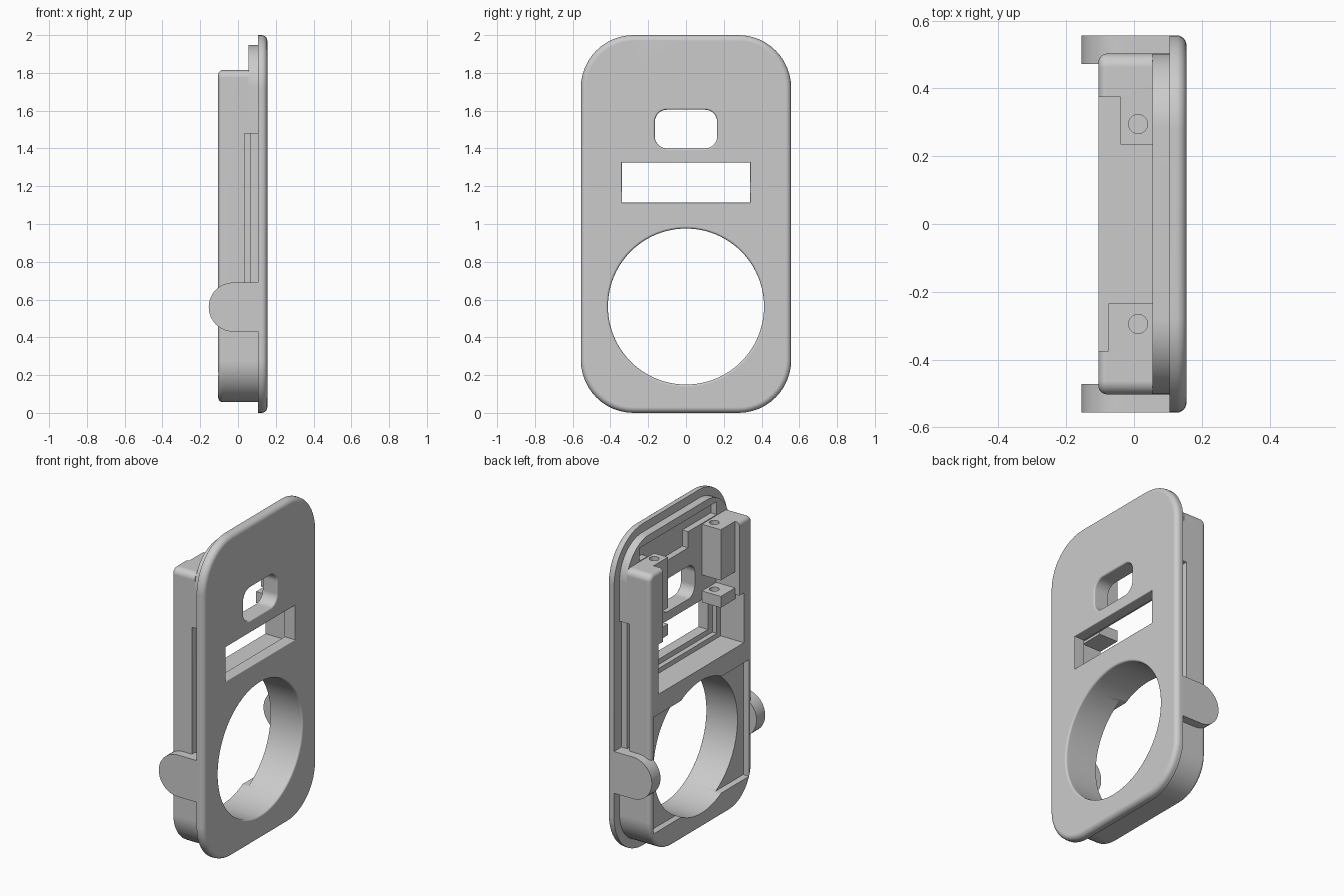
import bpy, bmesh, math

cube = bpy.data.objects.get("Cube")
if cube:
    bpy.data.objects.remove(cube)

grey = bpy.data.materials.new("plain_grey")
grey.use_nodes = True
grey.diffuse_color = (0.6, 0.6, 0.6, 1)
grey.node_tree.nodes["Principled BSDF"].inputs["Base Color"].default_value = (0.6, 0.6, 0.6, 1)


def outline(y0, y1, z0, z1, low, high, grow=0.0, steps=12):
    """Rounded rectangle in y and z, with its own lower and upper corner radius."""
    y0, y1, z0, z1 = y0 - grow, y1 + grow, z0 - grow, z1 + grow
    points = []
    corners = [(y1, z0, -1, 1, low, 270), (y1, z1, -1, -1, high, 0),
               (y0, z1, 1, -1, high, 90), (y0, z0, 1, 1, low, 180)]
    for y, z, sy, sz, radius, start in corners:
        if radius == 0:
            points.append((y, z))
            continue
        r = radius + grow
        for i in range(steps + 1):
            a = math.radians(start + 90 * i / steps)
            points.append((y + sy * r + r * math.cos(a), z + sz * r + r * math.sin(a)))
    return points


def to_object(name, bm):
    """Turn a closed bmesh into a grey object."""
    bmesh.ops.remove_doubles(bm, verts=bm.verts, dist=0.00001)
    bmesh.ops.recalc_face_normals(bm, faces=bm.faces)
    mesh = bpy.data.meshes.new(name)
    bm.to_mesh(mesh)
    bm.free()
    mesh.materials.append(grey)
    obj = bpy.data.objects.new(name, mesh)
    bpy.context.collection.objects.link(obj)
    return obj


def loft(name, rings):
    """Solid through a list of (x, outline) rings."""
    bm = bmesh.new()
    loops = [[bm.verts.new((x, y, z)) for y, z in pts] for x, pts in rings]
    count = len(loops[0])
    for a, b in zip(loops, loops[1:]):
        for i in range(count):
            j = (i + 1) % count
            bm.faces.new((a[i], a[j], b[j], b[i]))
    bm.faces.new(loops[0])
    bm.faces.new(loops[-1])
    return to_object(name, bm)


def box(name, x0, x1, y0, y1, z0, z1):
    shape = outline(min(y0, y1), max(y0, y1), z0, z1, 0, 0)
    return loft(name, [(x0, shape), (x1, shape)])


def flared(name, dims, flare, steps=12):
    """Through cutter that widens softly at the face."""
    rings = [(-0.3, outline(*dims, steps=steps))]
    for i in range(5):
        a = math.radians(90 * i / 4)
        rings.append((FACE - flare * (1 - math.sin(a)),
                      outline(*dims, grow=flare * (1 - math.cos(a)), steps=steps)))
    rings.append((FACE + 0.1, outline(*dims, grow=flare, steps=steps)))
    return loft(name, rings)


def upright(name, x, y, z0, z1, radius):
    bpy.ops.mesh.primitive_cylinder_add(vertices=32, radius=radius, depth=z1 - z0,
                                        location=(x, y, (z0 + z1) / 2))
    obj = bpy.context.object
    obj.name = name
    return obj


def apply(obj, mod):
    bpy.context.view_layer.objects.active = obj
    bpy.ops.object.modifier_apply(modifier=mod.name)


def cut(obj, cutters):
    for cutter in cutters:
        mod = obj.modifiers.new("cut", "BOOLEAN")
        mod.operation = "DIFFERENCE"
        mod.solver = "EXACT"
        mod.object = cutter
        apply(obj, mod)


def finish(obj):
    """Smooth the rounded edges while the large faces stay flat."""
    bpy.ops.object.select_all(action="DESELECT")
    obj.select_set(True)
    bpy.context.view_layer.objects.active = obj
    bpy.ops.object.shade_smooth_by_angle(angle=math.radians(30))
    mod = obj.modifiers.new("flat_faces", "WEIGHTED_NORMAL")
    mod.keep_sharp = True
    apply(obj, mod)


BACK, SEAM, PLATE, FACE = -0.105, 0.055, 0.105, 0.155
parts = []

# Front plate with a rounded face edge
plate_dims = (-0.557, 0.557, 0, 2, 0.28, 0.28)
rings = [(PLATE, outline(*plate_dims))]
for i in range(7):
    a = math.radians(15 * i)
    rings.append((FACE - 0.03 * (1 - math.sin(a)), outline(*plate_dims, grow=-0.03 * (1 - math.cos(a)))))
plate = loft("front_plate", rings)

# Raised lip behind the plate
lip_shape = outline(-0.503, 0.503, 0.057, 1.948, 0.22, 0.22)
lip = loft("rear_lip", [(SEAM, lip_shape), (PLATE, lip_shape)])

# Housing with a rounded rear edge
house_dims = (-0.503, 0.503, 0.057, 1.815, 0.22, 0.04)
rings = []
for i in range(6):
    a = math.radians(90 - 18 * i)
    rings.append((BACK + 0.025 * (1 - math.sin(a)), outline(*house_dims, grow=-0.025 * (1 - math.cos(a)))))
rings.append((SEAM, outline(*house_dims)))
rings = sorted(rings[:-1], key=lambda ring: ring[0])
# The rim shrinks toward the rear
rings = [(BACK + 0.025 * (1 - math.cos(math.radians(18 * i))),
          outline(*house_dims, grow=-0.025 * (1 - math.sin(math.radians(18 * i))))) for i in range(6)]
rings.append((SEAM, outline(*house_dims)))
housing = loft("housing", rings)

# Openings that go right through
round_hole = flared("round_cutter", (-0.413, 0.413, 0.15, 0.976, 0.413, 0.413), 0.012, 24)
window = flared("window_cutter", (-0.165, 0.165, 1.4, 1.605, 0.065, 0.065), 0.01)
display = flared("display_cutter", (-0.338, 0.338, 1.113, 1.325, 0, 0), 0.006)
through = [round_hole, window, display]

# Hollow interior, open at the rear and the top
upper = box("upper_cutter", -0.3, SEAM + 0.02, -0.375, 0.375, 1.34, 2.2)
lower = box("lower_cutter", -0.3, SEAM + 0.02, -0.42, 0.42, 1.05, 1.36)
relief = box("relief_cutter", -0.3, -0.065, -0.47, 0.47, 0.2, 0.925)

# Recesses in the lip
ledge = box("ledge_cutter", -0.3, 0.085, -0.38, 0.38, 1.08, 1.345)
top_recess = box("top_recess_cutter", -0.3, 0.095, -0.38, 0.38, 1.82, 1.9)
notch = box("notch_cutter", -0.3, 0.095, -0.1, 0.3, 1.72, 1.83)

# Long side grooves
grooves = []
for side in (1, -1):
    grooves.append(box("groove_cutter", 0.035, PLATE + 0.001, side * 0.485, side * 0.7, 0.6, 1.48))
    grooves.append(box("deep_groove_cutter", 0.035, 0.065, side * 0.455, side * 0.7, 0.6, 1.48))

cut(plate, through)
cut(lip, through + [ledge, top_recess, notch] + grooves)
cut(housing, through + [upper, lower, relief] + grooves)
parts += [plate, lip, housing]
helpers = through + [upper, lower, relief, ledge, top_recess, notch] + grooves

for side, label, rear in ((1, "back", -0.04), (-1, "front", -0.075)):
    # Screw posts and the small brackets below them
    screw = upright("screw_cutter", 0.012, side * 0.295, 1.36, 1.9, 0.028)
    helpers.append(screw)
    for name, z0, z1 in (("screw_post", 1.5, 1.815), ("bracket", 1.33, 1.4)):
        block = box(label + "_" + name, rear, SEAM, side * 0.235, side * 0.385, z0, z1)
        cut(block, [screw])
        parts.append(block)
    # Side tab with a round end
    bm = bmesh.new()
    rim = [(PLATE, 0.43), (PLATE, 0.69)]
    for i in range(25):
        a = math.radians(90 + 180 * i / 24)
        rim.append((-0.025 + 0.13 * math.cos(a), 0.56 + 0.13 * math.sin(a)))
    face = bm.faces.new([bm.verts.new((x, side * 0.472, z)) for x, z in rim])
    grown = bmesh.ops.extrude_face_region(bm, geom=[face])
    moved = [v for v in grown["geom"] if isinstance(v, bmesh.types.BMVert)]
    bmesh.ops.translate(bm, verts=moved, vec=(0, side * 0.085, 0))
    parts.append(to_object(label + "_tab", bm))

for helper in helpers:
    bpy.data.objects.remove(helper)
for part in parts:
    finish(part)
